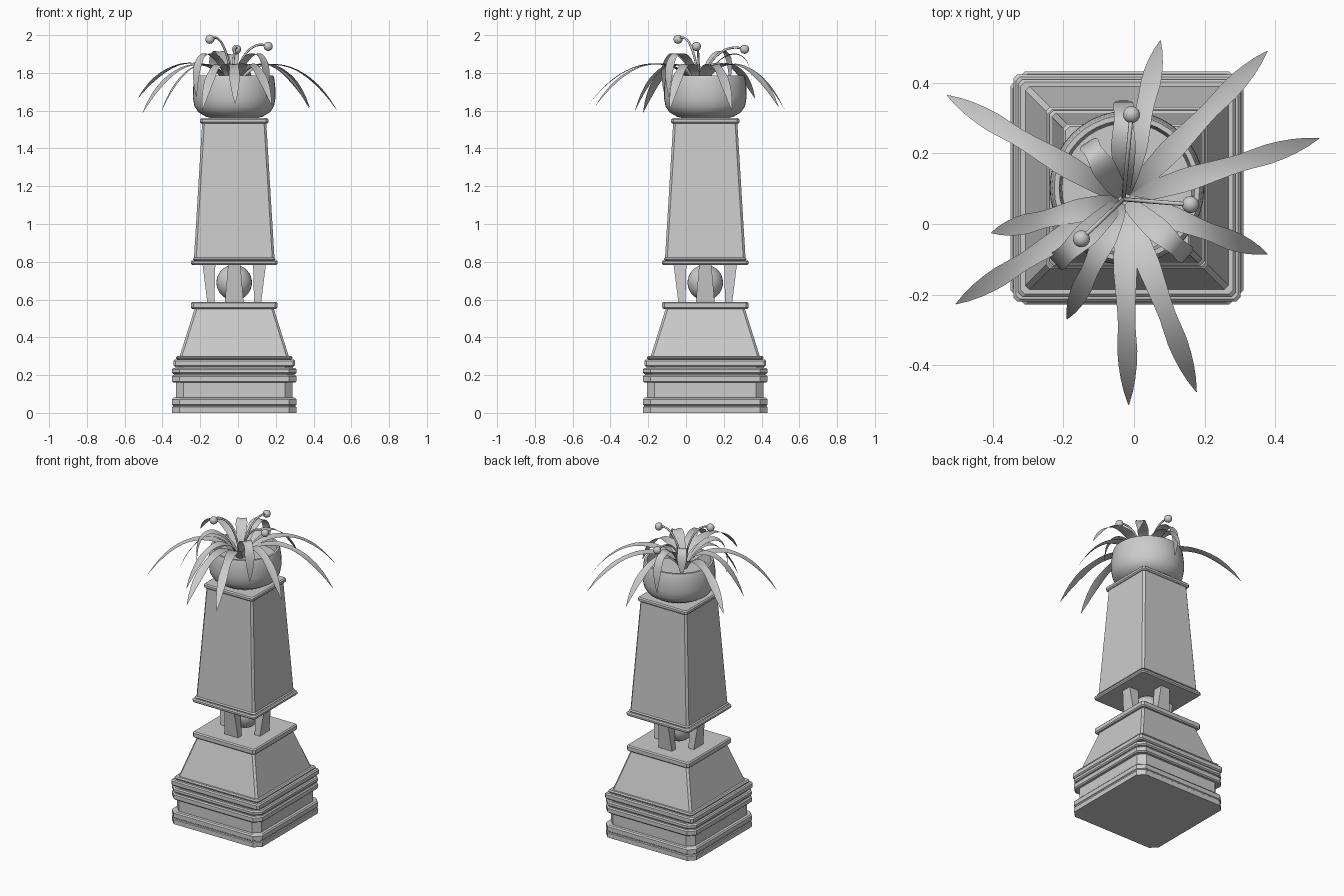
import bpy, bmesh, math
from mathutils import Vector

if "Cube" in bpy.data.objects:
    bpy.data.objects.remove(bpy.data.objects["Cube"])

CX, CY = -0.02, 0.102


def finish(name, bm, smooth=None):
    bmesh.ops.recalc_face_normals(bm, faces=bm.faces[:])
    me = bpy.data.meshes.new(name)
    bm.to_mesh(me)
    bm.free()
    ob = bpy.data.objects.new(name, me)
    bpy.context.collection.objects.link(ob)
    if smooth:
        bpy.ops.object.select_all(action='DESELECT')
        ob.select_set(True)
        bpy.context.view_layer.objects.active = ob
        bpy.ops.object.shade_smooth_by_angle(angle=math.radians(smooth))
    return ob


def loft(name, rings, closed_caps=True, smooth=None):
    bm = bmesh.new()
    vs = [[bm.verts.new(p) for p in r] for r in rings]
    n = len(vs[0])
    for a, b in zip(vs, vs[1:]):
        for i in range(n):
            j = (i + 1) % n
            bm.faces.new((a[i], a[j], b[j], b[i]))
    if closed_caps:
        bm.faces.new(vs[0])
        bm.faces.new(vs[-1])
    return finish(name, bm, smooth)


def square_stack(name, levels, c):
    """Square rings with cut corners; levels are (half width, height)."""
    rings = []
    for h, z in levels:
        k = h - c
        rings.append([(CX + x, CY + y, z) for x, y in
                      ((h, -k), (h, k), (k, h), (-k, h), (-h, k), (-h, -k), (-k, -h), (k, -h))])
    return loft(name, rings)


def slab(h, z0, z1, b=0.007):
    return [(h - b, z0), (h, z0 + b), (h, z1 - b), (h - b, z1)]


def bezier(p, t):
    s = 1 - t
    return p[0] * s**3 + p[1] * 3 * s * s * t + p[2] * 3 * s * t * t + p[3] * t**3


# Pedestal: moulded plinth, lower frustum, upper shaft
square_stack("plinth", [(0.33, 0), (0.33, 0.03), (0.325, 0.034), (0.325, 0.04), (0.33, 0.044),
                        (0.33, 0.072), (0.323, 0.08), (0.308, 0.082), (0.308, 0.16)]
             + slab(0.33, 0.16, 0.2) + [(0.318, 0.2), (0.318, 0.207)]
             + slab(0.33, 0.207, 0.237) + [(0.31, 0.237), (0.31, 0.25)], 0.04)
square_stack("lower_frustum", slab(0.322, 0.245, 0.283) + slab(0.308, 0.283, 0.302)
             + [(0.288, 0.302), (0.21, 0.55)] + slab(0.228, 0.55, 0.588), 0.012)
square_stack("upper_shaft", slab(0.23, 0.783, 0.808) + slab(0.22, 0.808, 0.822)
             + [(0.213, 0.822), (0.17, 1.532)] + slab(0.181, 1.532, 1.56), 0.012)

# Four splayed supports around the ball
for i in range(4):
    a = i * math.pi / 2
    rings = []
    for z, r0, r1, w in ((0.58, 0.105, 0.142, 0.05), (0.79, 0.1, 0.168, 0.032)):
        rings.append([(CX + r * math.cos(a) - s * math.sin(a), CY + r * math.sin(a) + s * math.cos(a), z)
                      for r, s in ((r0, -w), (r1, -w), (r1, w), (r0, w))])
    loft("support_%d" % i, rings)


def ball(name, p, r, seg=24):
    bm = bmesh.new()
    bmesh.ops.create_uvsphere(bm, u_segments=seg, v_segments=seg // 2, radius=r)
    bmesh.ops.translate(bm, verts=bm.verts[:], vec=p)
    finish(name, bm, 60)


ball("support_ball", (CX, CY, 0.69), 0.094, 32)

# Bowl with soil inside
profile = [(0.11, 1.558), (0.15, 1.568), (0.19, 1.592), (0.211, 1.625), (0.219, 1.67), (0.218, 1.72),
           (0.212, 1.77), (0.206, 1.787), (0.192, 1.787), (0.188, 1.765), (0.184, 1.725)]
N = 40
loft("bowl", [[(CX + r * math.cos(2 * math.pi * i / N), CY + r * math.sin(2 * math.pi * i / N), z)
               for i in range(N)] for r, z in profile], True, 35)

ROOT = Vector((-0.03, 0.07, 0))


def widths(t):
    pts = ((0, 0.014), (0.2, 0.026), (0.42, 0.034), (0.65, 0.024), (0.8, 0.029), (0.92, 0.018), (1, 0.001))
    for (a, u), (b, v) in zip(pts, pts[1:]):
        if t <= b:
            return u + (v - u) * (t - a) / (b - a)
    return pts[-1][1]


def leaf(name, tip, curled=False):
    tip = Vector(tip)
    d = Vector((tip.x, tip.y, 0)) - ROOT
    if curled:
        ks = ((0.04, 1.71), (0.25, 1.93), (1.15, 2.02))
    else:
        ks = ((0.02, 1.71), (0.15, 1.88), (0.62, 1.94))
    p = [ROOT + d * k + Vector((0, 0, z)) for k, z in ks] + [tip]
    side = Vector((-d.y, d.x, 0)).normalized()
    bm = bmesh.new()
    prev = None
    n = 18
    for i in range(n + 1):
        t = i / n
        c = bezier(p, t)
        w = widths(t) * (1.05 if curled else 1)
        row = [bm.verts.new(c + side * w * s + Vector((0, 0, -0.15 * w * (1 - abs(s))))) for s in (-1, 0, 1)]
        if prev:
            for j in (0, 1):
                bm.faces.new((prev[j], prev[j + 1], row[j + 1], row[j]))
        prev = row
    finish(name, bm, 50)


# Long arching leaves
long_tips = [(-0.53, 0.365, 1.665), (0.378, 0.49, 1.62), (0.075, 0.52, 1.61), (0.525, 0.243, 1.60),
             (0.378, -0.085, 1.61), (0.177, -0.476, 1.63), (-0.015, -0.513, 1.635), (-0.19, -0.27, 1.6),
             (-0.505, -0.227, 1.59), (-0.405, -0.025, 1.6)]
for i, t in enumerate(long_tips):
    leaf("long_leaf_%d" % i, t)

# Short leaves curling over the rim
for i, t in enumerate([(-0.03, 0.345, 1.66), (-0.22, -0.11, 1.67), (0.15, -0.09, 1.67), (-0.13, 0.23, 1.75)]):
    leaf("curled_leaf_%d" % i, t, True)

# Thin stalks ending in round buds
for i, b in enumerate([(-0.007, 0.31, 1.925), (0.16, 0.055, 1.94), (-0.149, -0.042, 1.978)]):
    b = Vector(b)
    d = Vector((b.x, b.y, 0)) - ROOT
    p = [ROOT + Vector((0, 0, 1.71)), ROOT + d * 0.12 + Vector((0, 0, b.z - 0.08)),
         ROOT + d * 0.5 + Vector((0, 0, b.z + 0.045)), b]
    side = Vector((-d.y, d.x, 0)).normalized()
    rings = []
    for k in range(17):
        t = k / 16
        tan = (bezier(p, t + 0.01) - bezier(p, t - 0.01)).normalized()
        up = tan.cross(side)
        rings.append([bezier(p, t) + (side * math.cos(q) + up * math.sin(q)) * 0.006
                      for q in (j * math.pi / 4 for j in range(8))])
    loft("bud_stalk_%d" % i, rings, True, 60)
    ball("bud_%d" % i, b, 0.024)
